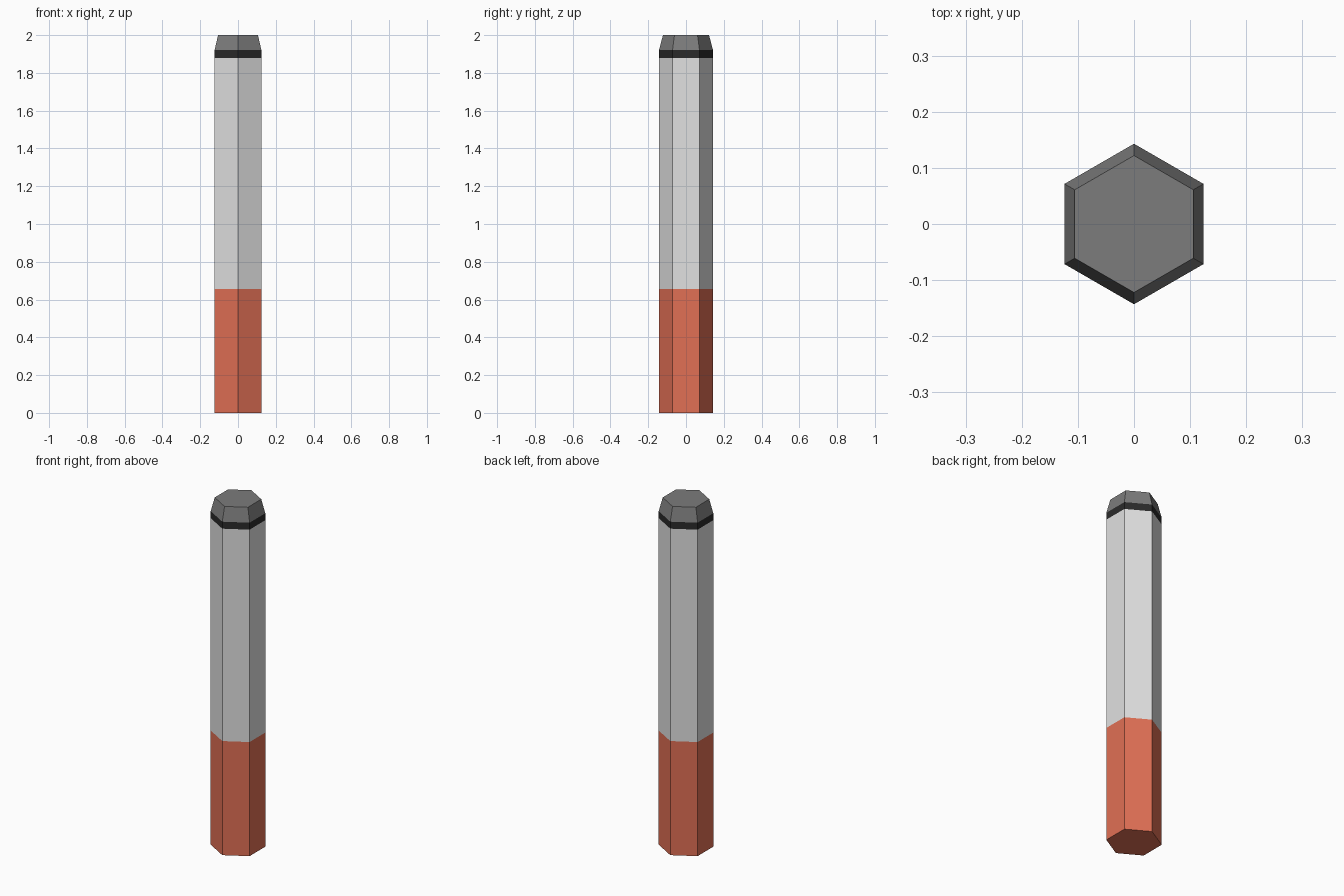
import bpy, bmesh, math

if "Cube" in bpy.data.objects:
    bpy.data.objects.remove(bpy.data.objects["Cube"])


def material(name, rgb):
    m = bpy.data.materials.new(name)
    m.diffuse_color = (*rgb, 1.0)
    m.use_nodes = True
    m.node_tree.nodes["Principled BSDF"].inputs["Base Color"].default_value = m.diffuse_color
    return m


# Colours, in order from bottom to top
mats = [
    material("orange_red", (0.75, 0.16, 0.09)),
    material("light_grey", (0.75, 0.75, 0.75)),
    material("black", (0.023, 0.023, 0.023)),
    material("dark_grey", (0.20, 0.20, 0.20)),
]

# Profile rings: (circumradius, height); each section takes one colour
SIDES = 6
R = 0.143
profile = [(R, 0.0), (R, 0.657), (R, 1.88), (R, 1.92), (0.122, 2.0)]

# Hexagonal stick with corners on the y axis
bm = bmesh.new()
rings = []
for r, z in profile:
    angles = [math.pi / 2 + i * math.tau / SIDES for i in range(SIDES)]
    rings.append([bm.verts.new((r * math.cos(a), r * math.sin(a), z)) for a in angles])

# Side walls, coloured by section
for k, (lo, hi) in enumerate(zip(rings, rings[1:])):
    for i in range(SIDES):
        j = (i + 1) % SIDES
        bm.faces.new((lo[i], lo[j], hi[j], hi[i])).material_index = k

# End caps
bm.faces.new(rings[0][::-1]).material_index = 0
bm.faces.new(rings[-1]).material_index = 3

mesh = bpy.data.meshes.new("hexagonal_stick")
bm.to_mesh(mesh)
bm.free()
for m in mats:
    mesh.materials.append(m)
bpy.context.collection.objects.link(bpy.data.objects.new("hexagonal_stick", mesh))
